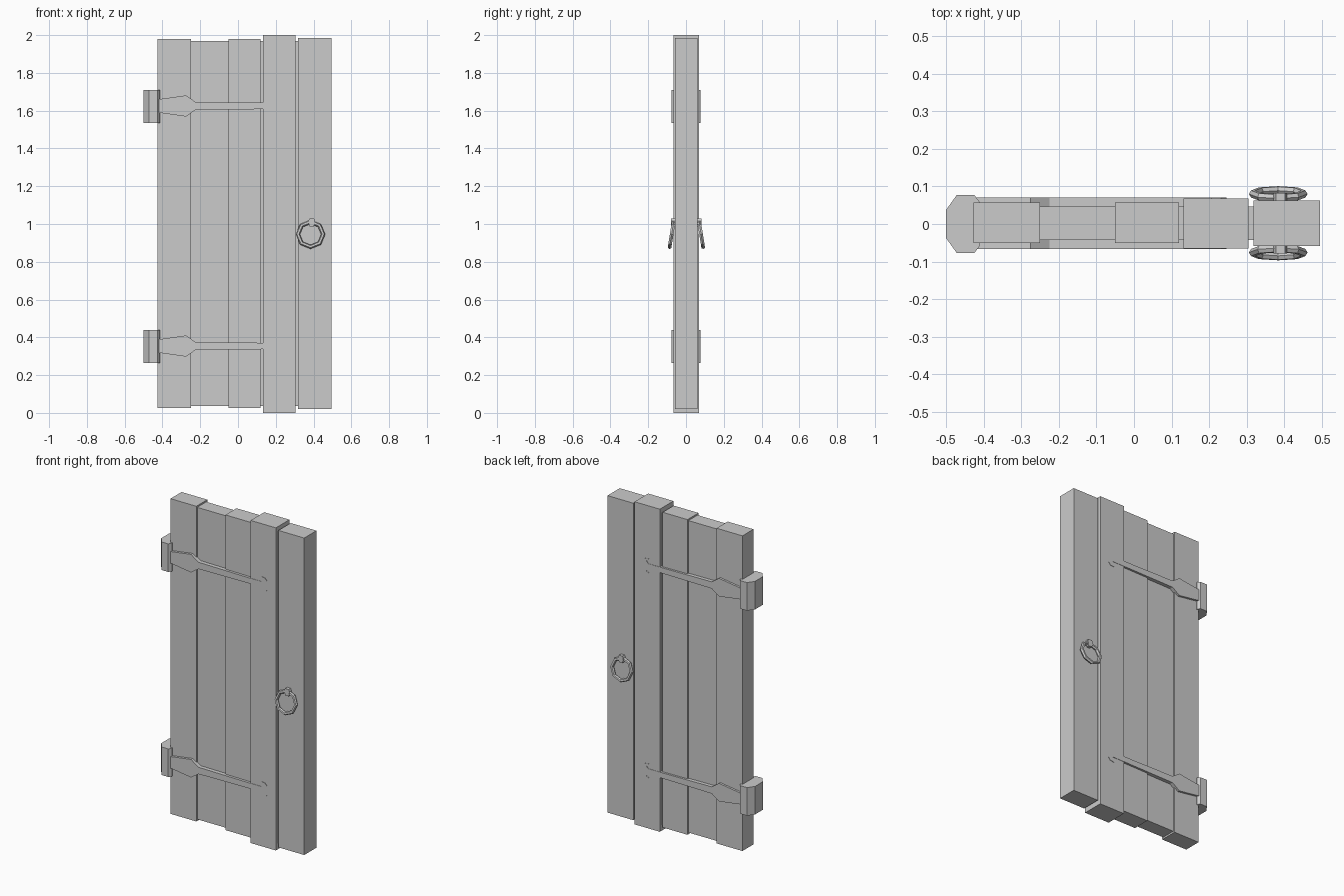
import bpy, bmesh, math
from mathutils import Matrix, Vector

if "Cube" in bpy.data.objects:
    bpy.data.objects.remove(bpy.data.objects["Cube"])


def finish(name, bm):
    bmesh.ops.recalc_face_normals(bm, faces=bm.faces)
    mesh = bpy.data.meshes.new(name)
    bm.to_mesh(mesh)
    bm.free()
    ob = bpy.data.objects.new(name, mesh)
    bpy.context.collection.objects.link(ob)
    return ob


def prism(name, points, direction):
    """Extrude a closed planar outline along a vector."""
    bm = bmesh.new()
    face = bm.faces.new([bm.verts.new(p) for p in points])
    ext = bmesh.ops.extrude_face_region(bm, geom=[face])
    verts = [g for g in ext["geom"] if isinstance(g, bmesh.types.BMVert)]
    bmesh.ops.translate(bm, verts=verts, vec=Vector(direction))
    if face.is_valid and len(bm.faces) == len(points) + 1:
        bm.faces.new([v for v in bm.verts if v not in verts])
    return finish(name, bm)


def box(name, x0, x1, y0, y1, z0, z1):
    return prism(name, [(x0, y0, z0), (x1, y0, z0), (x1, y1, z0), (x0, y1, z0)],
                 (0, 0, z1 - z0))


# Uneven planks and the thinner core between them
box("plank_hinge_side", -0.427, -0.25, -0.051, 0.057, 0.026, 1.98)
box("core_planks", -0.25, 0.32, -0.042, 0.047, 0.036, 1.97)
box("plank_middle", -0.05, 0.12, -0.051, 0.057, 0.026, 1.98)
box("plank_tall", 0.132, 0.305, -0.065, 0.068, 0.0, 2.0)
box("plank_latch_side", 0.318, 0.495, -0.058, 0.062, 0.02, 1.985)

# Hinge blocks with chamfered plan, straps with hooked crescent tips
block = [(-0.5, 0.038), (-0.472, 0.077), (-0.425, 0.077), (-0.412, 0.06)]
strap = [(-0.43, 0.034), (-0.275, 0.056), (-0.225, 0.021), (0.13, 0.017),
         (0.212, 0.017), (0.222, 0.032), (0.205, 0.04), (0.205, 0.048),
         (0.232, 0.045), (0.246, 0.028)]
outline = strap + [(x, -h) for x, h in reversed(strap)]
plan = block + [(x, -h) for x, h in reversed(block)]
for level, z in (("lower", 0.352), ("upper", 1.623)):
    prism(level + "_hinge_block", [(x, y, z - 0.087) for x, y in plan], (0, 0, 0.174))
    for side, y, s in (("front", -0.067, -1), ("back", 0.07, 1)):
        prism(f"{level}_{side}_strap",
              [(x, y - s * 0.03, z + 0.002 + h) for x, h in outline], (0, s * 0.03, 0))

# Ring handles on both faces, hanging outwards from a small stud
for side, s, y in (("front", -1, -0.076), ("back", 1, 0.08)):
    bm = bmesh.new()
    n, m, R, r = 8, 6, 0.067, 0.011
    rings = []
    for i in range(n):
        a = 2 * math.pi * i / n
        rings.append([bm.verts.new(((R + r * math.cos(b)) * math.cos(a), r * math.sin(b),
                                    (R + r * math.cos(b)) * math.sin(a)))
                      for b in (2 * math.pi * j / m for j in range(m))])
    for i in range(n):
        p, q = rings[i], rings[(i + 1) % n]
        for j in range(m):
            k = (j + 1) % m
            bm.faces.new((p[j], p[k], q[k], q[j]))
    rot = Matrix.Rotation(s * math.radians(9), 4, 'X')
    bmesh.ops.transform(bm, matrix=Matrix.Translation((0.384, y, 0.945)) @ rot, verts=bm.verts)
    finish(side + "_ring_handle", bm)

    stud = [(-0.012, -0.022), (0.012, -0.022), (0.018, 0.008), (0.012, 0.021),
            (-0.012, 0.021), (-0.018, 0.008)]
    prism(side + "_ring_stud", [(0.39 + x, s * 0.05, 1.008 + z) for x, z in stud],
          (0, y + s * 0.003 - s * 0.05, 0))
